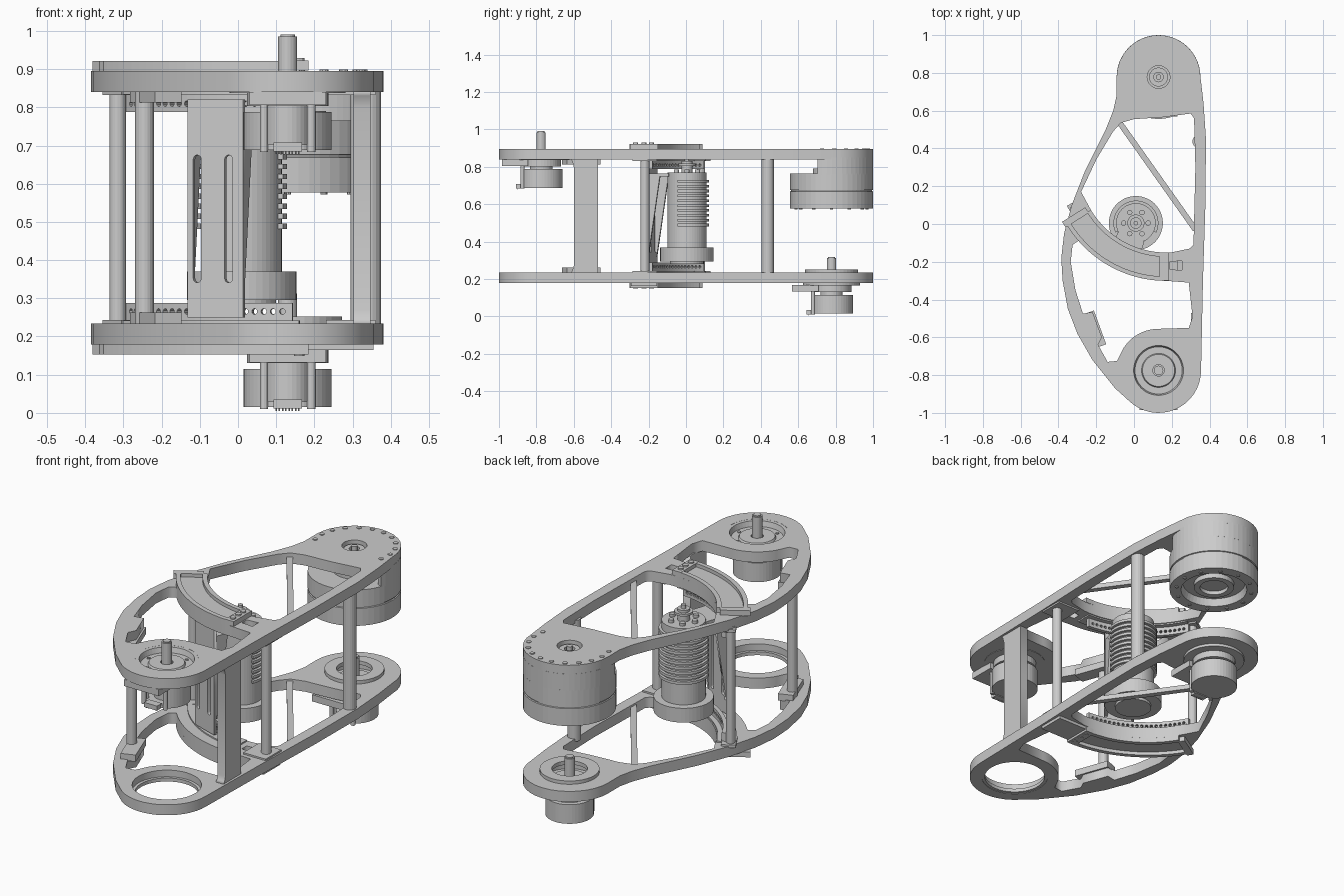
import bpy, bmesh
from math import sin, cos, radians, hypot, atan2
from mathutils import Vector

if "Cube" in bpy.data.objects:
    bpy.data.objects.remove(bpy.data.objects["Cube"])


def finish(name, bm):
    bmesh.ops.remove_doubles(bm, verts=bm.verts, dist=1e-5)
    bmesh.ops.recalc_face_normals(bm, faces=bm.faces)
    me = bpy.data.meshes.new(name)
    bm.to_mesh(me)
    bm.free()
    ob = bpy.data.objects.new(name, me)
    bpy.context.collection.objects.link(ob)
    return ob


def revolve(name, c, prof, a0=0, a1=360, n=40):
    """Sweep a closed (radius, z) profile round the vertical axis at c."""
    bm = bmesh.new()
    full = a1 - a0 == 360
    rings = []
    for i in range(n + (not full)):
        a = radians(a0 + (a1 - a0) * i / n)
        rings.append([bm.verts.new((c[0] + r * cos(a), c[1] + r * sin(a), z)) for r, z in prof])
    k = len(prof)
    for i in range(n):
        p, q = rings[i], rings[(i + 1) % len(rings)]
        for j in range(k):
            m = (j + 1) % k
            if prof[j][0] or prof[m][0]:
                bm.faces.new((p[j], q[j], q[m], p[m]))
    if not full:
        bm.faces.new(rings[0])
        bm.faces.new(rings[-1])
    bmesh.ops.dissolve_degenerate(bm, dist=1e-6, edges=bm.edges)
    return finish(name, bm)


def cyl(name, c, r, z0, z1, n=32):
    return revolve(name, c, [(0, z0), (r, z0), (r, z1), (0, z1)], n=n)


def ring(name, c, r0, r1, z0, z1, a0=0, a1=360, n=40):
    return revolve(name, c, [(r0, z0), (r1, z0), (r1, z1), (r0, z1)], a0, a1, n)


def box(name, c, size, rot=0):
    bm = bmesh.new()
    bmesh.ops.create_cube(bm, size=1)
    for v in bm.verts:
        v.co = Vector((v.co.x * size[0], v.co.y * size[1], v.co.z * size[2]))
    ob = finish(name, bm)
    ob.location, ob.rotation_euler.z = c, radians(rot)
    return ob


def sheet(name, loops, thick, loc, rot=(0, 0, 0)):
    """Flat plate from an outline followed by hole outlines."""
    cu = bpy.data.curves.new(name, 'CURVE')
    cu.dimensions, cu.fill_mode, cu.extrude = '2D', 'BOTH', thick / 2
    for pts in loops:
        s = cu.splines.new('POLY')
        s.points.add(len(pts) - 1)
        for p, q in zip(s.points, pts):
            p.co = (q[0], q[1], 0, 1)
        s.use_cyclic_u = True
    ob = bpy.data.objects.new(name, cu)
    bpy.context.collection.objects.link(ob)
    ob.location, ob.rotation_euler = loc, [radians(a) for a in rot]
    bpy.ops.object.select_all(action='DESELECT')
    ob.select_set(True)
    bpy.context.view_layer.objects.active = ob
    bpy.ops.object.convert(target='MESH')
    return ob


def arc(c, r, a0, a1, n=16):
    return [(c[0] + r * cos(radians(a0 + (a1 - a0) * i / n)),
             c[1] + r * sin(radians(a0 + (a1 - a0) * i / n))) for i in range(n + 1)]


def circle(c, r, n=40):
    return arc(c, r, 0, 360, n)[:-1]


FRONT, BACK, MID = (0.13, -0.775), (0.13, 0.778), (0.01, 0.005)
TRAY = (0.17, 0.314)
ZM = 0.5375          # mirror height between the two frames

# Frame plates
outline = (arc(FRONT, 0.225, 225, 360) + [(0.365, -0.3), (0.378, 0.1), (0.381, 0.45), (0.368, 0.64)]
           + arc(BACK, 0.222, 0, 180) + [(-0.092, 0.68), (-0.11, 0.6), (-0.15, 0.5), (-0.26, 0.28),
           (-0.33, 0.1), (-0.37, -0.05), (-0.385, -0.18), (-0.378, -0.3), (-0.35, -0.45),
           (-0.3, -0.58), (-0.22, -0.72), (-0.1, -0.87)])
big = ([(-0.11, 0.49), (-0.07, 0.535), (0, 0.555), (0.15, 0.565), (0.3, 0.585), (0.318, 0.56),
        (0.325, 0.3), (0.315, -0.11), (0.295, -0.13), (0.2, -0.15)]
       + arc(TRAY, 0.465, 269, 212) + [(-0.28, 0.17), (-0.2, 0.34)])
small = (arc(TRAY, 0.615, 221, 270) + [(0.29, -0.31), (0.31, -0.49), (0.29, -0.55)]
         + arc(FRONT, 0.22, 90, 150) + [(-0.09, -0.725), (-0.14, -0.73), (-0.19, -0.64), (-0.17, -0.6),
         (-0.22, -0.465), (-0.27, -0.475), (-0.31, -0.35), (-0.335, -0.2), (-0.325, -0.11)])
slot = [(0.19, -0.2), (0.255, -0.195), (0.255, -0.245), (0.19, -0.24)]
sheet('upper_frame', [outline, big, small, slot, circle(FRONT, 0.15), circle(BACK, 0.06)],
      0.055, (0, 0, 0.868))
sheet('lower_frame', [outline, big, small, slot, circle(FRONT, 0.165), circle(BACK, 0.12)],
      0.055, (0, 0, 0.207))
ring('lower_front_lip', FRONT, 0.15, 0.167, 0.182, 0.2)

# Diagonal braces, feet, curved trays and drilled rails, above and below
for tag, s in (('upper', 1), ('lower', -1)):
    def z(h):
        return ZM + s * h
    a, b = (-0.075, 0.535), (0.325, -0.03)
    box(tag + '_brace', ((a[0] + b[0]) / 2, (a[1] + b[1]) / 2, z(0.325)),
        (hypot(b[0] - a[0], b[1] - a[1]), 0.03, 0.025), math_angle := atan2(b[1] - a[1], b[0] - a[0]) * 57.2958)
    revolve(tag + '_tray', TRAY, [(0.465, z(0.355)), (0.615, z(0.355)), (0.615, z(0.384)), (0.592, z(0.384)),
            (0.592, z(0.366)), (0.488, z(0.366)), (0.488, z(0.384)), (0.465, z(0.384))], 211, 269, 24)
    box(tag + '_tray_left_end', (-0.31, 0.035, z(0.37)), (0.035, 0.145, 0.028), 119 - 180 + 3)
    box(tag + '_tray_right_end', (0.16, -0.225, z(0.372)), (0.05, 0.15, 0.026))
    for y in (-0.185, -0.225, -0.27):
        cyl(tag + '_tray_screw', (0.16, y), 0.014, z(0.38), z(0.392 if s > 0 else 0.388), 12)
    rail = ring(tag + '_rail', TRAY, 0.495, 0.515, z(0.25), z(0.308), 206, 267, 24)
    ring(tag + '_rail_flange', TRAY, 0.47, 0.56, z(0.296), z(0.31), 206, 269, 24)
    bm = bmesh.new()
    for i in range(21):
        t = radians(209 + 2.75 * i)
        d = Vector((cos(t), sin(t), 0))
        m = d.to_track_quat('Z', 'Y').to_matrix().to_4x4()
        m.translation = Vector((*TRAY, z(0.272))) + d * 0.505
        bmesh.ops.create_cone(bm, cap_ends=True, segments=10, radius1=0.0075, radius2=0.0075, depth=0.06, matrix=m)
    cutter = finish(tag + '_rail_cutter', bm)
    cutter.hide_render = True
    cutter.hide_viewport = True
    mod = rail.modifiers.new('holes', 'BOOLEAN')
    mod.operation, mod.object = 'DIFFERENCE', cutter
    box(tag + '_corner_block', (-0.215, -0.56, z(0.292)), (0.075, 0.19, 0.035), 20)
    box(tag + '_left_foot', (-0.3, 0.07, z(0.302)), (0.07, 0.1, 0.015), 30)
    box(tag + '_right_foot', (0.295, -0.22, z(0.302)), (0.13, 0.13, 0.015))
box('lower_tray_extension', (0.265, -0.225, 0.173), (0.18, 0.14, 0.018))

# Posts between the frames
for nm, p, r in (('front_left_post', (-0.245, -0.53), 0.025), ('left_post', (-0.315, 0.08), 0.022),
                 ('right_post', (0.318, -0.22), 0.024), ('back_right_post', (0.342, 0.437), 0.033)):
    cyl(nm, p, r, 0.22, 0.855, 20)
strut = [(-0.47, 0.23), (-0.62, 0.23), (-0.608, 0.245), (-0.6, 0.27),
         (-0.6, 0.8), (-0.608, 0.83), (-0.62, 0.845), (-0.47, 0.845)]
sheet('side_strut', [strut], 0.045, (0.325, 0, 0), (90, 0, 90))

# Slotted back panel with tapered ribs
P = (-0.057, -0.185, 0)
slots = [arc((u, 0.664), 0.011, 0, 180, 8) + arc((u, 0.352), 0.011, 180, 360, 8) for u in (-0.05, 0.037)]
sheet('slotted_panel', [[(-0.077, 0.25), (0.077, 0.25), (0.077, 0.82), (-0.077, 0.82)]] + slots,
      0.016, P, (90, 0, -19))
for u in (-0.07, 0.07):
    sheet('panel_rib', [[(0, 0.27), (0, 0.76), (0.075, 0.76)]], 0.012,
          (P[0] + u * 0.945, P[1] - u * 0.326, 0), (90, 0, 71))
box('panel_top_flange', (-0.035, -0.125, 0.756), (0.15, 0.12, 0.016), -19)

# Central ribbed motor
cyl('motor_base', MID, 0.143, 0.295, 0.37, 48)
cyl('motor_base_boss', MID, 0.09, 0.28, 0.3)
cyl('motor_body', MID, 0.105, 0.37, 0.77, 48)
for i in range(10):
    ring('cooling_fin', MID, 0.1, 0.119, 0.482 + i * 0.026, 0.496 + i * 0.026, -25, 205, 30)
cyl('motor_pulley', MID, 0.03, 0.77, 0.83)
ring('pulley_flange', MID, 0.02, 0.045, 0.805, 0.817)
cyl('motor_shaft', MID, 0.012, 0.83, 0.85, 16)
for p in circle(MID, 0.065, 6):
    cyl('motor_bolt', p, 0.014, 0.77, 0.785, 12)

# Large drum under the upper frame
revolve('drum', BACK, [(0, 0.61), (0.07, 0.61), (0.07, 0.59), (0.1, 0.59), (0.1, 0.615), (0.155, 0.615),
        (0.165, 0.577), (0.222, 0.577), (0.222, 0.668), (0.217, 0.67), (0.217, 0.675), (0.222, 0.677),
        (0.222, 0.765), (0, 0.765)], n=48)
ring('drum_back_wall', BACK, 0.195, 0.222, 0.76, 0.85, -20, 200, 32)
cyl('drum_step', BACK, 0.1, 0.765, 0.79)
ring('drum_bearing', BACK, 0.025, 0.05, 0.785, 0.88)
cyl('drum_shaft', BACK, 0.014, 0.78, 0.895, 16)
for i in range(12):
    t = radians(-15 + 210 * i / 11)
    cyl('frame_screw', (BACK[0] + 0.198 * cos(t), BACK[1] + 0.198 * sin(t)), 0.012, 0.89, 0.899, 10)
for p in circle(BACK, 0.19, 12):
    cyl('drum_screw', p, 0.009, 0.572, 0.58, 10)


# Small joint motors with dish, shaft, cup and bracket
def joint(tag, c, z):
    x, y = c
    revolve(tag + '_dish', c, [(0.03, z - 0.03), (0.152, z - 0.03), (0.152, z + 0.027), (0.132, z + 0.027),
            (0.125, z), (0.09, z), (0.085, z + 0.01), (0.03, z + 0.01)], n=48)
    cyl(tag + '_shaft', c, 0.025, z - 0.17, z + 0.117, 20)
    cyl(tag + '_shaft_tip', c, 0.019, z + 0.11, z + 0.123, 20)
    ring(tag + '_boss', c, 0.05, 0.107, z - 0.065, z - 0.025)
    box(tag + '_bracket', (x, y - 0.14, z - 0.045), (0.2, 0.14, 0.035))
    ring(tag + '_cup', c, 0.09, 0.115, z - 0.18, z - 0.08, -55, 235, 36)
    cyl(tag + '_cup_floor', c, 0.112, z - 0.18, z - 0.165)
    cyl(tag + '_cup_core', c, 0.06, z - 0.17, z - 0.06)
    box(tag + '_connector', (x, y - 0.115, z - 0.172), (0.075, 0.04, 0.024))
    for i in range(8):
        cyl(tag + '_pin', (x - 0.03 + i * 0.0085, y - 0.125), 0.002, z - 0.19, z - 0.18, 6)
    for dx in (-0.062, 0.062):
        cyl(tag + '_standoff', (x + dx, y - 0.1), 0.011, z - 0.185, z - 0.03, 12)
    for p in circle(c, 0.105, 6):
        cyl(tag + '_dish_screw', p, 0.008, z - 0.002, z + 0.005, 10)


joint('upper_joint', FRONT, 0.868)
joint('lower_joint', (0.13, 0.778), 0.195)
ring('lower_joint_collar', BACK, 0.085, 0.142, 0.232, 0.252)
